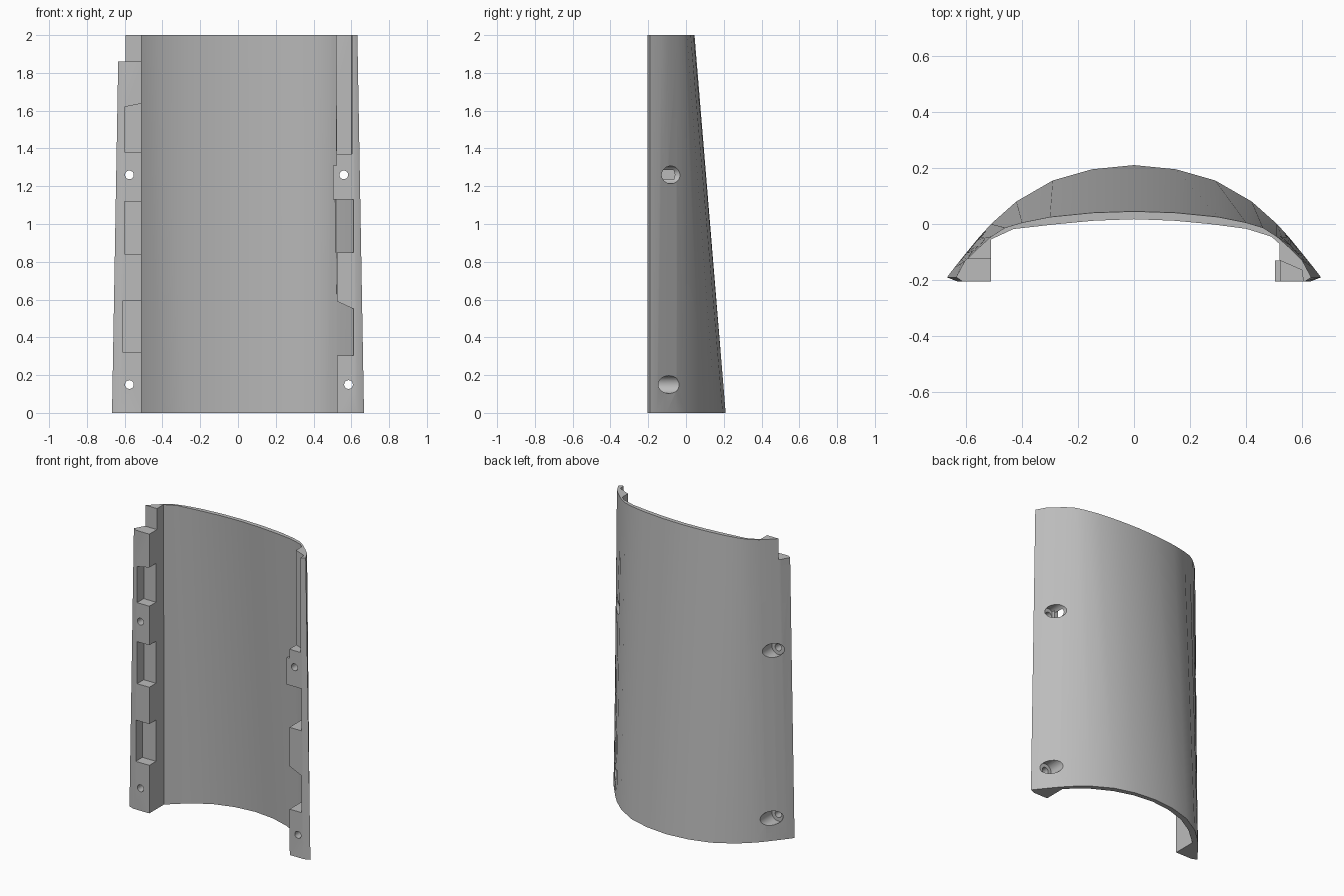
import bpy, bmesh, math

cube = bpy.data.objects.get("Cube")
if cube:
    bpy.data.objects.remove(cube)

grey = bpy.data.materials.new("plain grey")
grey.use_nodes = True
grey.diffuse_color = (0.5, 0.5, 0.5, 1)
grey.node_tree.nodes["Principled BSDF"].inputs["Base Color"].default_value = (0.5, 0.5, 0.5, 1)


def loft(name, rings):
    """Solid through matching closed rings of 3D points."""
    bm = bmesh.new()
    loops = [[bm.verts.new(p) for p in ring] for ring in rings]
    n = len(loops[0])
    for a, b in zip(loops, loops[1:]):
        for i in range(n):
            j = (i + 1) % n
            bm.faces.new((a[i], a[j], b[j], b[i]))
    bm.faces.new(loops[0][::-1])
    bm.faces.new(loops[-1])
    bmesh.ops.recalc_face_normals(bm, faces=bm.faces)
    mesh = bpy.data.meshes.new(name)
    bm.to_mesh(mesh)
    bm.free()
    mesh.materials.append(grey)
    obj = bpy.data.objects.new(name, mesh)
    bpy.context.collection.objects.link(obj)
    return obj


def prism_z(name, profile, z0, z1, slope=0.0):
    """Plan profile raised from z0 to z1; the top drops by slope per unit x."""
    x0 = min(x for x, y in profile)
    return loft(name, [[(x, y, z0) for x, y in profile],
                       [(x, y, z1 - slope * (x - x0)) for x, y in profile]])


def box(x0, x1, y0, y1):
    return [(x0, y0), (x1, y0), (x1, y1), (x0, y1)]


def rod_y(name, x, z, radius, y0, y1, sides=24):
    ring = [(math.cos(i * math.tau / sides) * radius, math.sin(i * math.tau / sides) * radius)
            for i in range(sides)]
    return loft(name, [[(x + a, y, z + b) for a, b in ring] for y in (y0, y1)])


# Curved shell with a flange along each side, tapering upward
outer_low = [(0, .21), (.15, .195), (.29, .155), (.42, .08), (.51, .0),
             (.555, -.05), (.6, -.105), (.64, -.155), (.667, -.19)]
outer_high = [(0, .045), (.15, .04), (.3, .025), (.4, .005), (.46, -.013),
              (.51, -.045), (.56, -.09), (.6, -.13), (.632, -.19)]
left_low = [(.63, -.205), (.525, -.205), (.525, -.06), (.47, .0), (.4, .055),
            (.27, .125), (.14, .165), (0, .18)]
left_high = [(.61, -.205), (.52, -.205), (.518, -.07), (.49, -.045), (.4, -.017),
             (.27, .0), (.14, .012), (0, .017)]
right_low = [(-.14, .165), (-.27, .125), (-.39, .055), (-.51, -.05), (-.51, -.205), (-.63, -.205)]
right_high = [(-.14, .012), (-.27, .0), (-.43, -.018), (-.51, -.055), (-.51, -.205), (-.61, -.205)]


def section(outer, left, right, z):
    plan = [(-x, y) for x, y in outer[:0:-1]] + outer + left + right
    return [(x, y, z) for x, y in plan]


shell = loft("curved_shell", [section(outer_low, left_low, right_low, 0),
                              section(outer_high, left_high, right_high, 2)])

# Recesses in the right flange, and its stepped upper end
cutters = [
    prism_z("recess_cutter", box(-.6, -.48, -.3, -.135), 1.38, 1.62, -.2),
    prism_z("recess_cutter", box(-.6, -.48, -.3, -.135), .84, 1.12),
    prism_z("recess_cutter", box(-.61, -.48, -.3, -.135), .32, .595),
    prism_z("step_cutter", box(-.8, -.48, -.3, -.125), 1.86, 2.1),
]

# Deep slots and the open upper end in the left flange
slot = [(.48, -.3), (.612, -.3), (.612, -.185), (.565, -.115), (.52, -.06), (.48, -.06)]
upper = [(.47, -.3), (.61, -.3), (.6, -.165), (.52, -.13), (.47, -.13)]
cutters += [
    prism_z("slot_cutter", slot, .85, 1.13),
    prism_z("slot_cutter", slot, .305, .61, .45),
    prism_z("upper_cutter", upper, 1.37, 2.1),
]

# Screw holes with counterbores opening at the back
for x, z in ((-.575, 1.26), (-.575, .15), (.56, 1.26), (.585, .15)):
    cutters.append(rod_y("screw_cutter", x, z, .023, -.3, .1))
    cutters.append(rod_y("counterbore_cutter", x, z, .047, -.15, .3))

bpy.context.view_layer.objects.active = shell
for cutter in cutters:
    cutter.hide_render = True
    mod = shell.modifiers.new("cut", 'BOOLEAN')
    mod.operation = 'DIFFERENCE'
    mod.solver = 'EXACT'
    mod.object = cutter
    bpy.ops.object.modifier_apply(modifier=mod.name)
    bpy.data.objects.remove(cutter)

# Small tab on the inner wall of the left flange
prism_z("left_tab", box(.502, .53, -.205, -.13), 1.13, 1.31)

bpy.ops.object.select_all(action='DESELECT')
shell.select_set(True)
bpy.ops.object.shade_smooth_by_angle(angle=math.radians(30))
